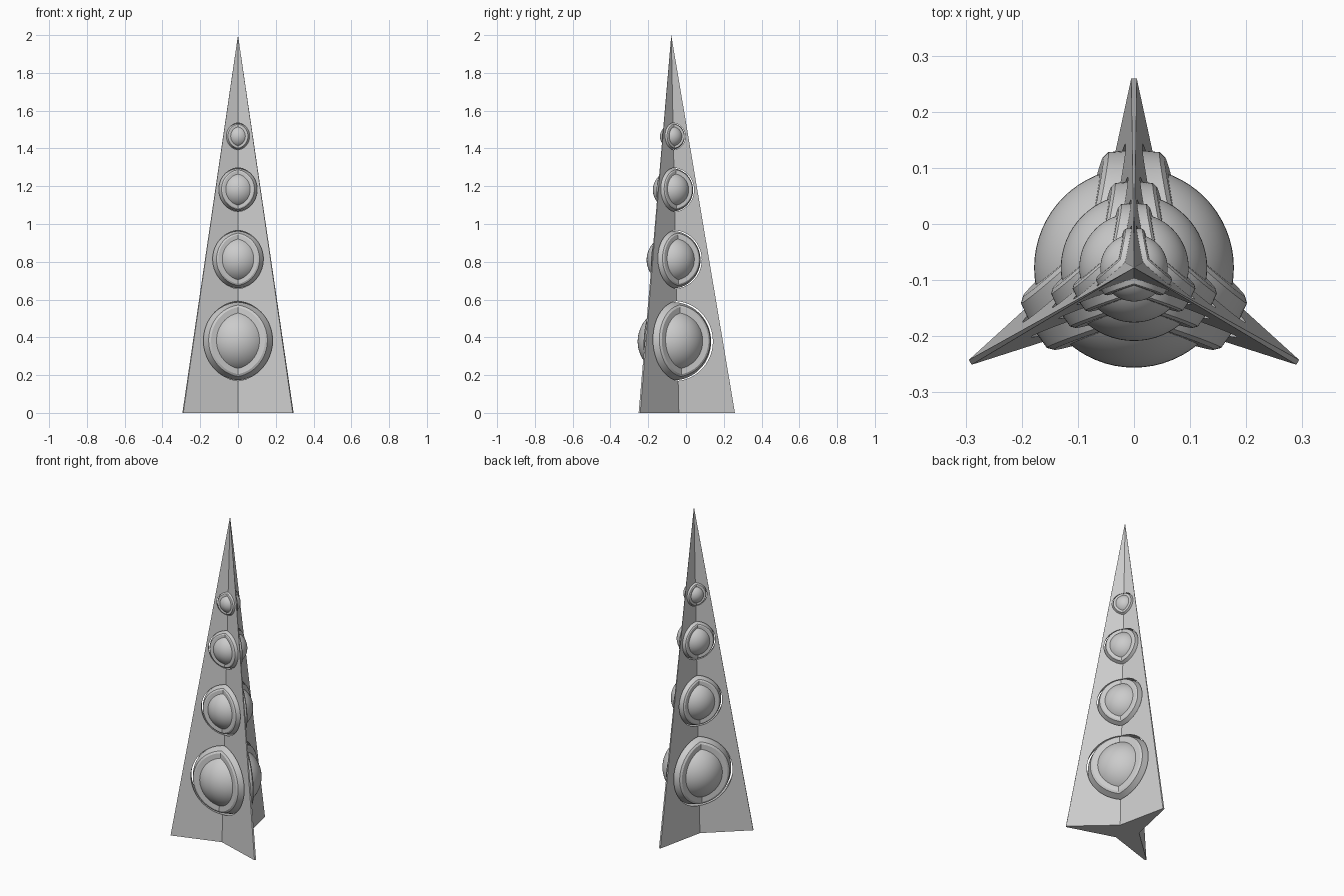
import bpy, bmesh, math
from mathutils import Matrix, Vector

if "Cube" in bpy.data.objects:
    bpy.data.objects.remove(bpy.data.objects["Cube"])

CY = -0.078        # y of the tower axis
H = 2.0            # tower height
INNER = 0.08       # radius of the valleys at the base
TIP = 0.337        # radius of the fin tips at the base
BLUNT = 0.005      # half thickness of the fin tips
SLOPE = 0.32       # how fast the walls lean out from each valley
# (height, size) of each orb
ORBS = [(0.378, 1.0), (0.81, 0.733), (1.18, 0.548), (1.463, 0.337)]


def make_object(name, bm, smooth=True):
    bmesh.ops.recalc_face_normals(bm, faces=bm.faces)
    mesh = bpy.data.meshes.new(name)
    bm.to_mesh(mesh)
    bm.free()
    ob = bpy.data.objects.new(name, mesh)
    bpy.context.collection.objects.link(ob)
    if smooth:
        bpy.ops.object.select_all(action='DESELECT')
        ob.select_set(True)
        bpy.context.view_layer.objects.active = ob
        bpy.ops.object.shade_smooth_by_angle(angle=math.radians(30))
    return ob


def sphere(name, z, radius):
    bm = bmesh.new()
    bmesh.ops.create_uvsphere(bm, u_segments=64, v_segments=32, radius=radius)
    bmesh.ops.translate(bm, verts=bm.verts, vec=(0, CY, z))
    return make_object(name, bm)


# Three-finned tapering tower
bm = bmesh.new()
outline = []
for k in range(3):
    a = math.radians(90 + 120 * k)
    out = Vector((math.cos(a), math.sin(a), 0))
    side = Vector((-math.sin(a), math.cos(a), 0))
    v = math.radians(150 + 120 * k)
    outline += [out * TIP - side * BLUNT, out * TIP + side * BLUNT,
                Vector((math.cos(v), math.sin(v), 0)) * INNER]
base = [bm.verts.new(p + Vector((0, CY, 0))) for p in outline]
apex = bm.verts.new((0, CY, H))
bm.faces.new(base)
for i in range(len(base)):
    bm.faces.new((base[i], base[(i + 1) % len(base)], apex))
tower = make_object("tower", bm, smooth=False)

# Round holes through the fins, slightly larger than the collars
for i, (z, s) in enumerate(ORBS):
    cutter = sphere(f"hole_cutter_{i + 1}", z, 0.221 * s)
    cutter.hide_render = True
    cutter.hide_set(True)
    mod = tower.modifiers.new(f"hole_{i + 1}", 'BOOLEAN')
    mod.operation = 'DIFFERENCE'
    mod.solver = 'EXACT'
    mod.object = cutter
bpy.ops.object.select_all(action='DESELECT')
tower.select_set(True)
bpy.context.view_layer.objects.active = tower
for mod in list(tower.modifiers):
    bpy.ops.object.modifier_apply(modifier=mod.name)
for ob in [o for o in bpy.data.objects if o.name.startswith("hole_cutter")]:
    bpy.data.objects.remove(ob)
for p in tower.data.polygons:
    p.use_smooth = False


def wall_point(t, z0, lift, radius):
    """Point in direction t where the lifted valley walls meet a sphere."""
    lo, hi = 0.0, radius
    for _ in range(40):
        r = (lo + hi) / 2
        x, z = r * math.cos(t), r * math.sin(t)
        y = INNER * (1 - (z0 + z) / H) + SLOPE * abs(x) + 1.05 * lift
        if x * x + y * y + z * z < radius * radius:
            lo = r
        else:
            hi = r
    return Vector((x, -y, z))


# Collars that follow the valley walls around each orb
PROFILE = [(-0.022, 0.211), (0.027, 0.211), (0.034, 0.204), (0.034, 0.172)]
SEG = 72
for i, (z0, s) in enumerate(ORBS):
    bm = bmesh.new()
    for k in range(3):
        rot = Matrix.Rotation(math.radians(120 * k), 3, 'Z')
        rows = [[bm.verts.new(rot @ wall_point(2 * math.pi * j / SEG, z0, d * s, R * s)
                              + Vector((0, CY, z0))) for d, R in PROFILE]
                for j in range(SEG)]
        for j in range(SEG):
            a, b = rows[j], rows[(j + 1) % SEG]
            for n in range(len(PROFILE) - 1):
                bm.faces.new((a[n], a[n + 1], b[n + 1], b[n]))
    make_object(f"collar_{i + 1}", bm)
    # Orb at the centre of the collars
    sphere(f"orb_{i + 1}", z0, 0.178 * s)
